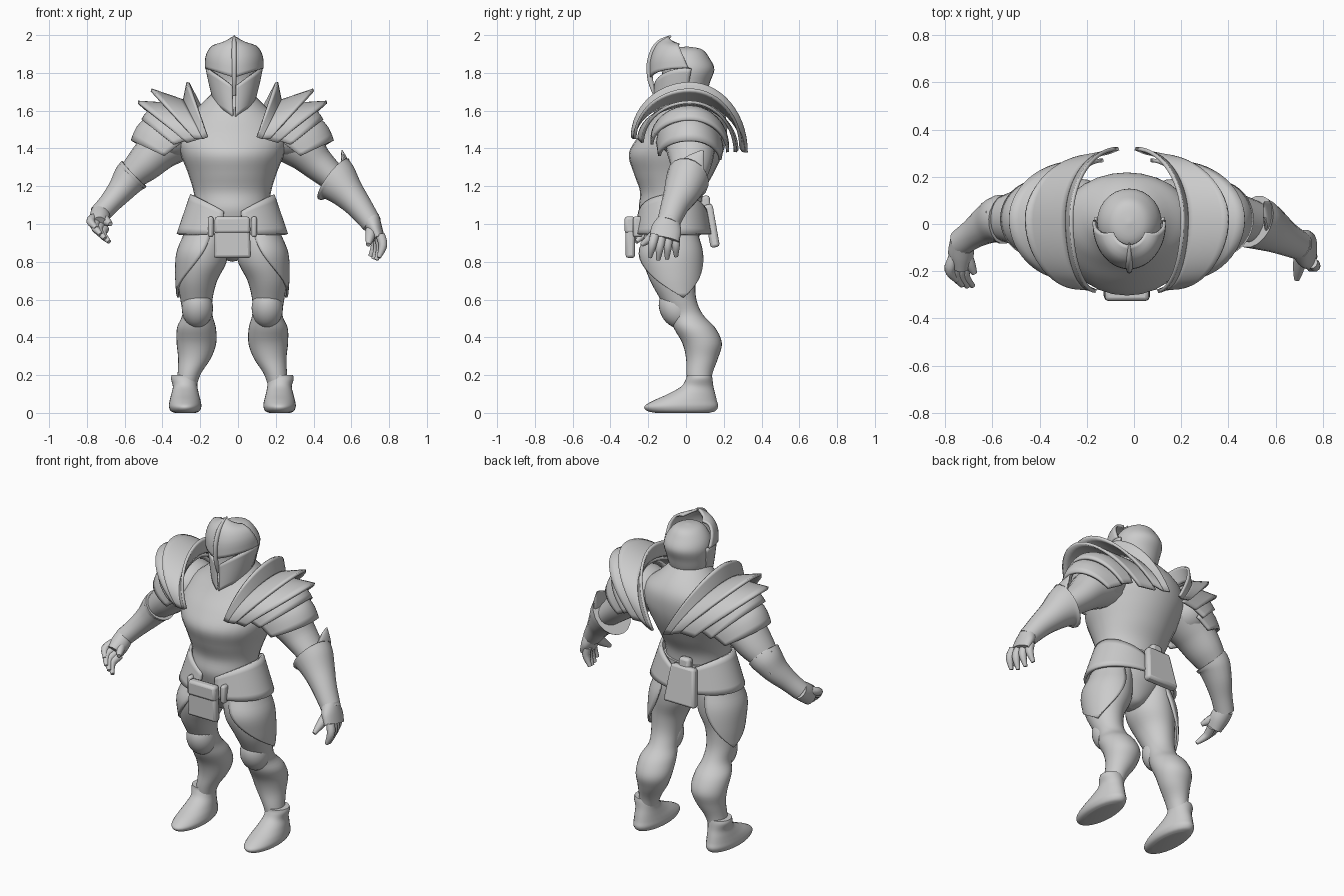
import bpy, bmesh, math
from math import sin, cos, pi, radians
from mathutils import Vector, Matrix

if "Cube" in bpy.data.objects:
    bpy.data.objects.remove(bpy.data.objects["Cube"])

CX = -0.03                      # body centre line
SIDES = (("right", -1), ("left", 1))

steel = bpy.data.materials.new("plain_grey")
steel.use_nodes = True
steel.diffuse_color = (0.6, 0.6, 0.6, 1)
steel.node_tree.nodes["Principled BSDF"].inputs["Base Color"].default_value = (0.6, 0.6, 0.6, 1)


def finish(name, bm, thick=0, bevel=0, angle=40):
    bmesh.ops.remove_doubles(bm, verts=bm.verts, dist=0.0003)
    bmesh.ops.recalc_face_normals(bm, faces=bm.faces)
    mesh = bpy.data.meshes.new(name)
    bm.to_mesh(mesh)
    bm.free()
    mesh.materials.append(steel)
    obj = bpy.data.objects.new(name, mesh)
    bpy.context.collection.objects.link(obj)
    bpy.ops.object.select_all(action='DESELECT')
    obj.select_set(True)
    bpy.context.view_layer.objects.active = obj
    bpy.ops.object.shade_smooth_by_angle(angle=radians(angle))
    if thick:
        mod = obj.modifiers.new("thickness", 'SOLIDIFY')
        mod.thickness, mod.offset = thick, 0
    if bevel:
        mod = obj.modifiers.new("bevel", 'BEVEL')
        mod.width, mod.segments = bevel, 2
    return obj


def spline(points, t):
    """Smooth curve through tuples of any length, t from 0 to 1."""
    n = len(points) - 1
    i = min(int(t * n), n - 1)
    f = t * n - i
    a, b, c, d = (points[max(0, min(n, k))] for k in (i - 1, i, i + 1, i + 2))
    return [q + f * ((r - p) / 2 + f * (p - 2.5 * q + 2 * r - s / 2 + f * (1.5 * (q - r) + (s - p) / 2)))
            for p, q, r, s in zip(a, b, c, d)]


def sheet(name, f, nu, nv, thick=0, cap=False):
    """Surface from f(u, v); cap closes the open ends of a tube."""
    bm = bmesh.new()
    rows = [[bm.verts.new(f(i / nu, j / nv)) for i in range(nu + 1)] for j in range(nv + 1)]
    for low, high in zip(rows, rows[1:]):
        for i in range(nu):
            bm.faces.new((low[i], low[i + 1], high[i + 1], high[i]))
    if cap:
        bmesh.ops.remove_doubles(bm, verts=bm.verts, dist=0.0003)
        bmesh.ops.holes_fill(bm, edges=[e for e in bm.edges if e.is_boundary], sides=0)
    return finish(name, bm, thick)


def stack(name, rings, x=CX, s=1, nu=28, nv=32):
    """Body of level ellipses: (outward, y, z, half width, half depth)."""
    def f(u, v):
        o, y, z, rx, ry = spline(rings, v)
        a = 2 * pi * u
        return (x + s * o + max(rx, 0) * cos(a), y + max(ry, 0) * sin(a), z)
    return sheet(name, f, nu, nv, cap=True)


def limb(name, rings, nu=18, nv=18):
    """Tube along a path: (x, y, z, radius across, radius in depth)."""
    def f(u, v):
        x, y, z, ra, rb = spline(rings, v)
        ahead, behind = (Vector(spline(rings, w)[:3]) for w in (min(1, v + .02), max(0, v - .02)))
        t = (ahead - behind).normalized()
        p = t.cross(Vector((0, 1, 0))).normalized()
        q = p.cross(t)
        a = 2 * pi * u
        return Vector((x, y, z)) + p * max(ra, 0) * cos(a) + q * max(rb, 0) * sin(a)
    return sheet(name, f, nu, nv, cap=True)


def ball(name, centre, size, tilt=0):
    bm = bmesh.new()
    bmesh.ops.create_uvsphere(bm, u_segments=24, v_segments=14, radius=1)
    bm.transform(Matrix.Translation(centre) @ Matrix.Rotation(radians(tilt), 4, 'X')
                 @ Matrix.Diagonal((*size, 1)))
    return finish(name, bm)


def block(name, centre, size, widen=1, tilt=0, bevel=.015):
    """Box whose lower end is widened, tilted about x."""
    bm = bmesh.new()
    bmesh.ops.create_cube(bm, size=1)
    for v in bm.verts:
        if v.co.z < 0:
            v.co.x *= widen
    bm.transform(Matrix.Translation(centre) @ Matrix.Rotation(radians(tilt), 4, 'X')
                 @ Matrix.Diagonal((*size, 1)))
    return finish(name, bm, bevel=bevel)


# Torso and pelvis
stack("breastplate", [(0, -.08, 1.0, .19, .15), (0, -.085, 1.08, .195, .165), (0, -.075, 1.17, .205, .168),
                      (0, -.065, 1.27, .235, .212), (0, -.055, 1.37, .275, .248), (0, -.02, 1.46, .3, .235),
                      (0, .015, 1.55, .26, .2), (0, .02, 1.62, .18, .16), (0, 0, 1.7, .1, .1)], nv=40)
stack("pelvis", [(0, -.07, 1.1, .2, .165), (0, -.07, .98, .2, .155), (0, -.07, .89, .15, .12),
                 (0, -.065, .82, .06, .07), (0, -.06, .8, 0, 0)])

# Helmet with visor, cheek plates and crest
HX = CX + .01
stack("helmet", [(0, -.08, 1.56, .03, .06), (0, -.04, 1.6, .075, .1), (0, -.01, 1.68, .115, .115),
                 (0, .005, 1.75, .128, .122), (0, .01, 1.82, .136, .14), (0, .005, 1.88, .115, .118),
                 (0, .005, 1.925, .07, .078), (0, .005, 1.94, 0, 0)], x=HX)


def visor(u, v):
    a = radians(-95 + 190 * u) * (1 - .3 * v)
    k, z = spline([(1, 1.775), (.98, 1.87), (.8, 1.95), (.48, 1.99)], v)
    side = abs(sin(a))
    return (HX + sin(a) * .148 * k, -cos(a) * .185 * k, z + side * (.05 * (1 - v) - .045 * v))


sheet("visor", visor, 28, 10, .014)
limb("helmet_crest", [(HX, -.165, 1.68, .008, .008), (HX, -.19, 1.77, .012, .015), (HX, -.19, 1.87, .013, .015),
                      (HX, -.145, 1.95, .013, .02), (HX, -.08, 1.995, .004, .006)])
for side, s in SIDES:
    def cheek(u, v):
        a = radians(4 + 98 * u)
        low, high = 1.56 + .07 * sin(a), 1.725 + .1 * sin(a)
        z = low + (high - low) * v
        k = ((z - 1.56) / .26) ** .5
        return (HX + s * sin(a) * (.045 + .1 * k), -.08 + .075 * k - cos(a) * (.085 + .075 * k), z)
    sheet(side + "_cheek_plate", cheek, 14, 8, .012)


# Layered shoulder armour: each edge is an arch (top, front end, back end)
def arch(edge, t):
    (to, tz), front, back = edge
    end = front if t < 0 else back
    b = 1 - cos(t * pi / 2)
    return Vector((to + (end[0] - to) * b, .02 + (end[1] - .02) * abs(sin(t * pi / 2)), tz + (end[2] - tz) * b))


rim = ((.235, 1.75), (.13, -.285, 1.46), (.035, .32, 1.38))
root = ((.255, 1.65), (.155, -.275, 1.45), (.07, .305, 1.38))
BANDS = [
    ("shoulder_collar", rim, root),
    ("shoulder_plate_upper", root, ((.43, 1.71), (.2, -.27, 1.45), (.13, .29, 1.4))),
    ("shoulder_plate_lower", ((.26, 1.63), (.17, -.25, 1.45), (.1, .27, 1.39)),
     ((.5, 1.645), (.24, -.23, 1.43), (.21, .26, 1.38))),
    ("arm_plate_upper", ((.31, 1.62), (.22, -.18, 1.45), (.23, .22, 1.41)),
     ((.475, 1.55), (.31, -.18, 1.42), (.3, .22, 1.38))),
    ("arm_plate_lower", ((.38, 1.58), (.27, -.15, 1.43), (.28, .19, 1.39)),
     ((.53, 1.44), (.36, -.14, 1.36), (.37, .18, 1.34)))]
for side, s in SIDES:
    for name, inner, outer in BANDS:
        def band(u, v):
            p = arch(inner, 2 * u - 1).lerp(arch(outer, 2 * u - 1), v)
            lift = .025 * sin(pi * v) * sin(pi * u) if "arm" in name else 0
            return (CX + s * (p.x + lift), p.y, p.z + lift)
        sheet(side + "_" + name, band, 28, 6, .016)
    ball(side + "_shoulder", (CX + s * .31, .02, 1.47), (.15, .17, .13))

# Arms, posed differently on each side
limb("right_upper_arm", [(-.3, .02, 1.47, .13, .14), (-.41, .025, 1.4, .115, .13), (-.5, .025, 1.315, .097, .115),
                         (-.58, .02, 1.24, .07, .085)])
limb("right_gauntlet", [(-.55, .02, 1.265, .095, .105), (-.575, .02, 1.24, .09, .1), (-.62, 0, 1.18, .072, .085),
                        (-.68, -.04, 1.11, .058, .065), (-.735, -.08, 1.05, .054, .058)])
limb("right_cuff_point", [(-.64, .03, 1.2, .02, .06), (-.63, .04, 1.26, .018, .045), (-.625, .05, 1.315, .003, .005)])
limb("left_upper_arm", [(.24, .02, 1.47, .13, .14), (.34, .025, 1.4, .115, .13), (.42, .025, 1.32, .09, .11),
                        (.52, .01, 1.23, .07, .085)])
limb("left_gauntlet", [(.505, .01, 1.24, .135, .115), (.53, 0, 1.22, .117, .11), (.58, -.025, 1.165, .09, .095),
                       (.64, -.06, 1.095, .07, .074), (.71, -.095, 1.0, .054, .06)])
limb("left_cuff_point", [(.575, .01, 1.26, .02, .09), (.565, .05, 1.33, .018, .055), (.55, .09, 1.39, .003, .005)])


def hand(side, wrist, knuckle, tip, spread, wide, bend_x, thumb):
    w, k, t, d = (Vector(p) for p in (wrist, knuckle, tip, spread))
    limb(side + "_palm", [(*w, .05, .055), (*w.lerp(k, .5), *wide), (*k, wide[0] * .8, wide[1])])
    for i, label in enumerate(("index", "middle", "ring", "little")):
        off = d * (1.5 - i)
        base = w.lerp(k, .8) + off * .9
        end = t + off * 1.15 + (w - t) * (.06 * abs(i - 1.3))
        bend = base.lerp(end, .55) + Vector((bend_x, 0, .01))
        limb(side + "_" + label + "_finger", [(*base, .025, .025), (*bend, .023, .023), (*end, .011, .011)], 10, 8)
    a, b = w.lerp(k, .3), Vector(thumb)
    limb(side + "_thumb", [(*a, .035, .035), (*a.lerp(b, .6), .026, .026), (*b, .012, .012)], 10, 8)


hand("right", (-.73, -.07, 1.06), (-.735, -.17, .99), (-.715, -.27, .93), (-.02, .008, .022), (.055, .058),
     -.025, (-.675, -.21, 1.0))
hand("left", (.7, -.09, 1.03), (.745, -.115, .92), (.725, -.125, .805), (.013, -.04, 0), (.042, .08),
     .018, (.69, -.235, .89))

# Legs, knee and thigh guards, boots, hip plates
for side, s in SIDES:
    stack(side + "_leg", [(.13, -.07, 1.0, .1, .13), (.145, -.08, .9, .12, .15), (.16, -.08, .8, .13, .145),
                          (.185, -.07, .7, .105, .12), (.19, -.04, .6, .085, .095), (.185, .0, .52, .08, .09),
                          (.19, .045, .45, .103, .11), (.19, .085, .37, .105, .105), (.2, .085, .29, .087, .085),
                          (.23, .07, .2, .06, .068), (.25, .07, .1, .05, .06)], s=s, nv=44)
    ball(side + "_knee_guard", (CX + s * .185, -.055, .555), (.083, .085, .11), 24)
    stack(side + "_boot", [(.25, -.02, 0, .055, .14), (.25, -.025, .01, .076, .18), (.25, -.025, .035, .086, .195),
                           (.25, -.005, .065, .082, .168), (.25, .03, .1, .073, .125), (.25, .06, .14, .065, .085),
                           (.255, .07, .18, .07, .07), (.255, .07, .2, .066, .066)], s=s)

    def thigh_guard(u, v):
        a = radians(-10 + (2 * u - 1) * 95 * (1 - v ** 2.2) + 25 * v)
        out, y, rx, ry = spline([(.14, -.075, .105, .13), (.15, -.08, .14, .165), (.155, -.065, .142, .155),
                                 (.155, -.05, .136, .135)], v)
        return (CX + s * (out + rx * cos(a)), y + sin(a) * ry, .97 - .36 * v)
    sheet(side + "_thigh_guard", thigh_guard, 20, 14, .012)

    def hip_plate(u, v):
        a = radians(-78 + 160 * u)
        top = 1.03 + .125 * max(0, cos(a)) ** .8
        return (CX + s * cos(a) * (.215 + .072 * v), -.07 + sin(a) * (.178 + .022 * v), top + (.945 - top) * v)
    sheet(side + "_hip_plate", hip_plate, 24, 6, .018)
    block(side + "_pouch_strap", (CX + s * .115, -.255, .985), (.03, .05, .11), bevel=.012)

# Pouches on the belt
block("front_pouch", (CX, -.295, .92), (.18, .05, .2), 1.1, 0)
block("front_pouch_flap", (CX, -.298, .995), (.185, .055, .09), 1.04, 0)
block("back_pouch_loop", (CX - .04, .105, 1.09), (.07, .05, .12), 1.1, 5)
block("back_pouch", (CX - .04, .135, .99), (.16, .05, .23), 1.35, 10)
